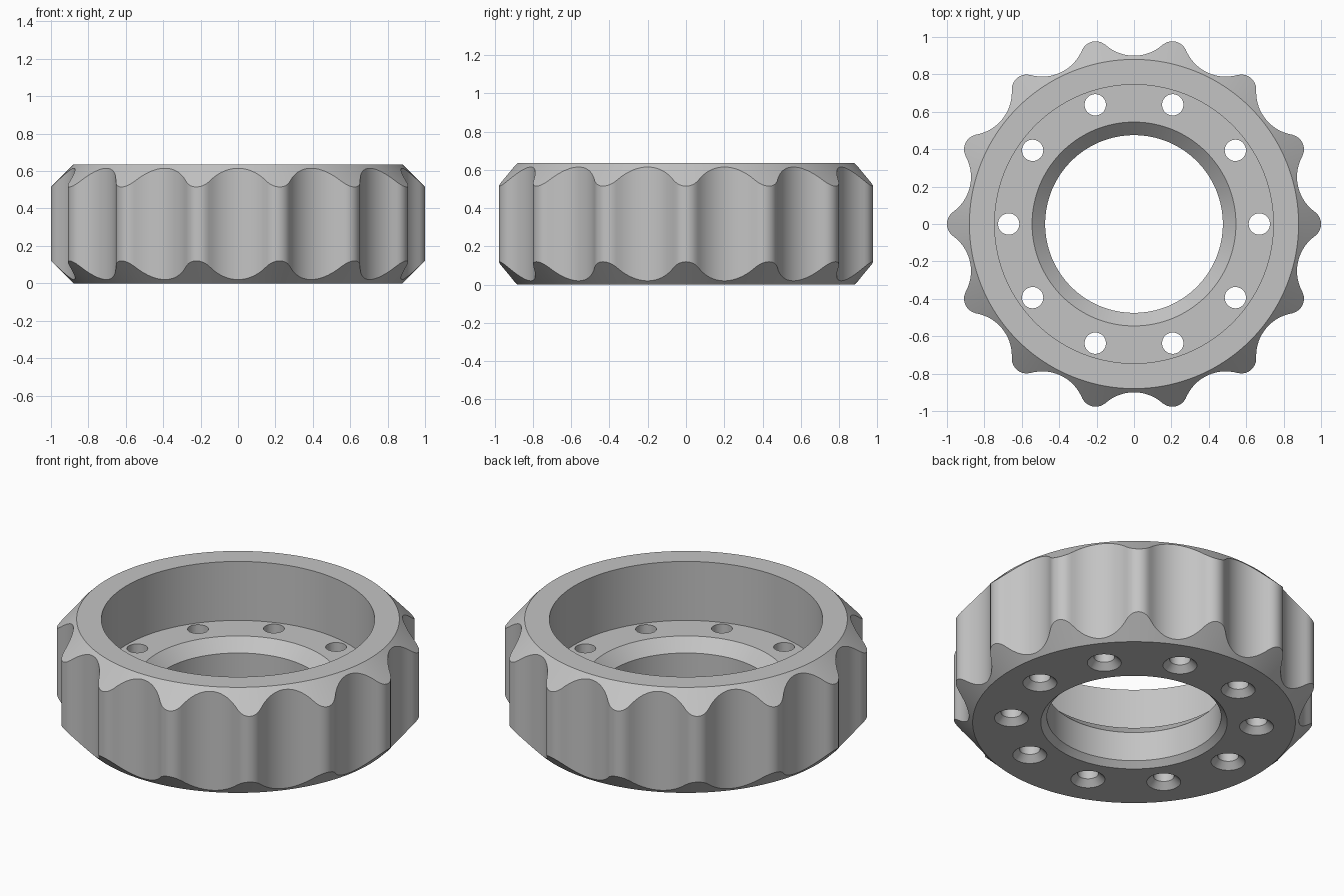
import bpy
import bmesh
import math

if "Cube" in bpy.data.objects:
    bpy.data.objects.remove(bpy.data.objects["Cube"], do_unlink=True)

LOBES, STEPS = 14, 28
HEIGHT, RIM = 0.635, 0.88
FLOOR = 0.28
HALF = math.pi / LOBES

grey = bpy.data.materials.new("metal grey")
grey.use_nodes = True
colour = (0.55, 0.55, 0.55, 1)
grey.diffuse_color = colour
grey.node_tree.nodes["Principled BSDF"].inputs["Base Color"].default_value = colour

# Rounded lobe arcs tangent to concave scallop arcs
TIP, VALLEY = 0.08, 0.90
C = 1 - TIP
K = math.cos(HALF)
SCOOP = (C * C + VALLEY ** 2 - 2 * C * VALLEY * K - TIP ** 2) / (2 * (TIP - VALLEY + C * K))
D = VALLEY + SCOOP
share = TIP / (TIP + SCOOP)
TANGENT = math.atan2(share * D * math.sin(HALF), C + share * (D * K - C))


def outer_radius(angle):
    a = abs((angle + HALF) % (2 * HALF) - HALF)
    if a < TANGENT:
        return C * math.cos(a) + math.sqrt(TIP ** 2 - (C * math.sin(a)) ** 2)
    b = HALF - a
    return D * math.cos(b) - math.sqrt(SCOOP ** 2 - (D * math.sin(b)) ** 2)


def add_loop(bm, count, point, centre=(0, 0)):
    """Ring of vertices; point(angle) gives radius and height."""
    loop = []
    for i in range(count):
        a = 2 * math.pi * i / count
        r, z = point(a)
        loop.append(bm.verts.new((centre[0] + r * math.cos(a), centre[1] + r * math.sin(a), z)))
    return loop


def bridge(bm, lower, upper):
    n = len(lower)
    for i in range(n):
        j = (i + 1) % n
        bm.faces.new((lower[i], lower[j], upper[j], upper[i]))


def make_object(name, bm):
    bmesh.ops.recalc_face_normals(bm, faces=bm.faces)
    mesh = bpy.data.meshes.new(name)
    bm.to_mesh(mesh)
    bm.free()
    mesh.materials.append(grey)
    obj = bpy.data.objects.new(name, mesh)
    bpy.context.collection.objects.link(obj)
    return obj


def fixed(r, z):
    return lambda a: (r, z)


# Ring body: bottom chamfer, scalloped wall, top chamfer, cup, floor and bore
bm = bmesh.new()
section = [
    fixed(RIM, 0),
    lambda a: (outer_radius(a), outer_radius(a) - RIM),
    lambda a: (outer_radius(a), HEIGHT - outer_radius(a) + RIM),
    fixed(RIM, HEIGHT),
    fixed(0.745, HEIGHT),
    fixed(0.745, FLOOR),
    fixed(0.545, FLOOR),
    fixed(0.475, 0.21),
    fixed(0.475, 0.033),
    fixed(0.508, 0),
]
loops = [add_loop(bm, LOBES * STEPS, p) for p in section]
for k, loop in enumerate(loops):
    bridge(bm, loop, loops[(k + 1) % len(loops)])
ring = make_object("scalloped_ring", bm)

# Ten bolt holes, countersunk from below
bm = bmesh.new()
for i in range(10):
    t = 2 * math.pi * i / 10
    centre = (0.67 * math.cos(t), 0.67 * math.sin(t))
    parts = [add_loop(bm, 40, fixed(r, z), centre)
             for r, z in ((0.113, -0.02), (0.057, 0.036), (0.057, 0.35))]
    bridge(bm, parts[0], parts[1])
    bridge(bm, parts[1], parts[2])
    bm.faces.new(parts[0])
    bm.faces.new(parts[2])
cutter = make_object("bolt_hole_cutter", bm)
cutter.hide_render = True

cut = ring.modifiers.new("bolt holes", "BOOLEAN")
cut.operation = "DIFFERENCE"
cut.solver = "EXACT"
cut.object = cutter

bpy.ops.object.select_all(action="DESELECT")
bpy.context.view_layer.objects.active = ring
ring.select_set(True)
bpy.ops.object.modifier_apply(modifier=cut.name)
bpy.data.objects.remove(cutter, do_unlink=True)
bpy.ops.object.shade_smooth_by_angle(angle=math.radians(32))
